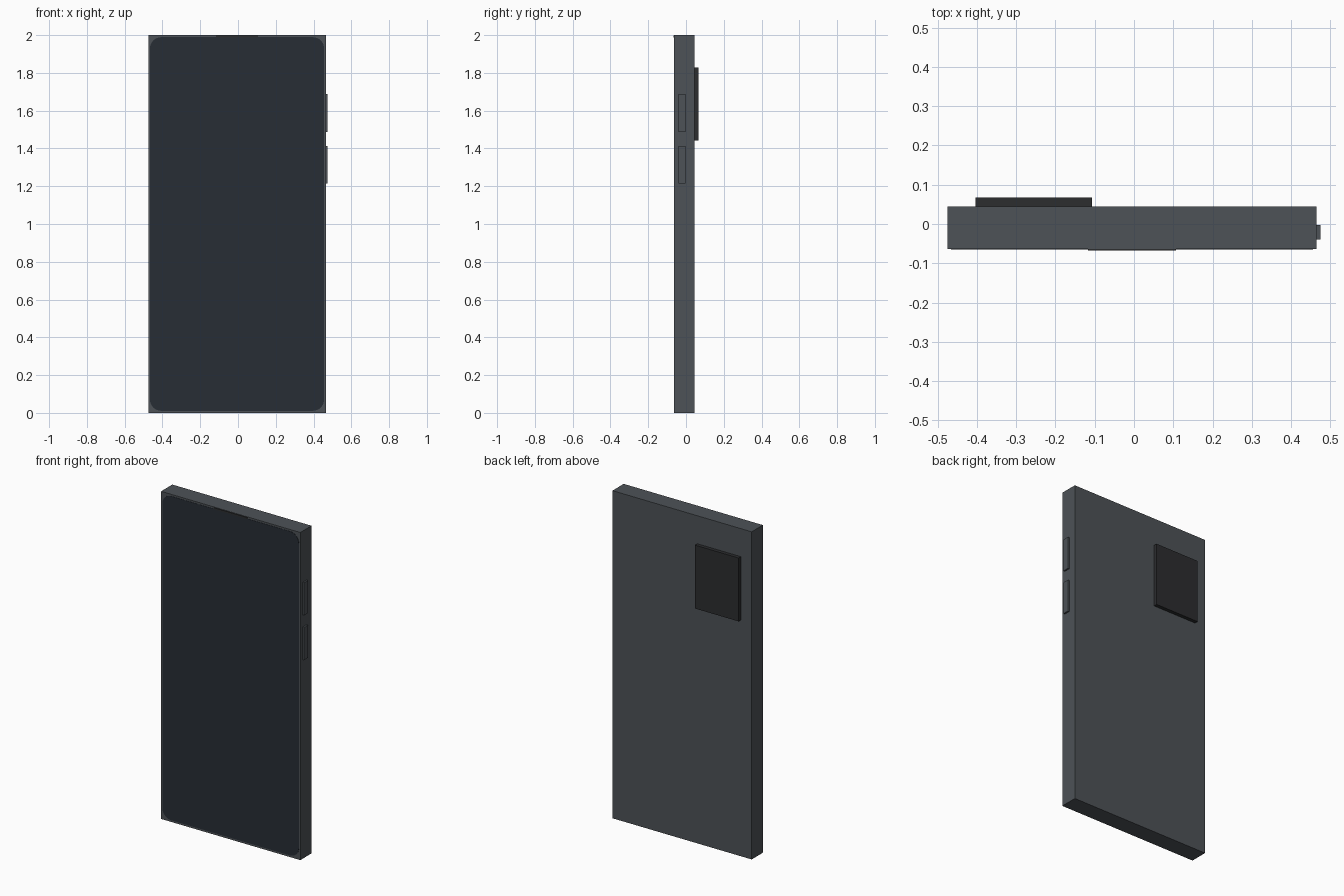
import bpy, bmesh

if "Cube" in bpy.data.objects:
    bpy.data.objects.remove(bpy.data.objects["Cube"])


def material(name, rgb):
    m = bpy.data.materials.new(name)
    m.diffuse_color = (*rgb, 1)
    m.use_nodes = True
    m.node_tree.nodes["Principled BSDF"].inputs["Base Color"].default_value = m.diffuse_color
    return m


def box(name, x, y, z, mat, radius=0.0, axis=1, segments=8):
    """Box from (min, max) ranges; edges parallel to axis are rounded by radius."""
    bm = bmesh.new()
    bmesh.ops.create_cube(bm, size=1)
    for v in bm.verts:
        v.co = [(a + b) / 2 + c * (b - a) for (a, b), c in zip((x, y, z), v.co)]
    if radius:
        edges = [e for e in bm.edges
                 if abs((e.verts[0].co - e.verts[1].co).normalized()[axis]) > 0.9]
        bmesh.ops.bevel(bm, geom=edges, offset=radius, segments=segments,
                        profile=0.5, affect='EDGES')
    mesh = bpy.data.meshes.new(name)
    bm.to_mesh(mesh)
    bm.free()
    mesh.materials.append(mat)
    ob = bpy.data.objects.new(name, mesh)
    bpy.context.collection.objects.link(ob)
    return ob


metal = material("graphite", (0.075, 0.085, 0.095))
glass = material("dark_glass", (0.02, 0.026, 0.036))
black = material("black", (0.025, 0.026, 0.028))

# Slab body
box("body", (-0.475, 0.465), (-0.063, 0.045), (0, 2), metal)

# Rounded screen, barely proud of the front
box("screen", (-0.466, 0.456), (-0.0645, -0.055), (0.011, 1.989), glass, 0.06)

# Earpiece slit at the top edge of the screen
box("earpiece", (-0.117, 0.107), (-0.067, -0.055), (1.987, 1.998), black)

# Raised camera plate on the back
box("camera_plate", (-0.403, -0.107), (0.04, 0.067), (1.442, 1.829), black)

# Two side buttons
for i, z in enumerate((1.215, 1.488)):
    box(f"side_button_{i + 1}", (0.455, 0.475), (-0.04, -0.003), (z, z + 0.199), metal)
